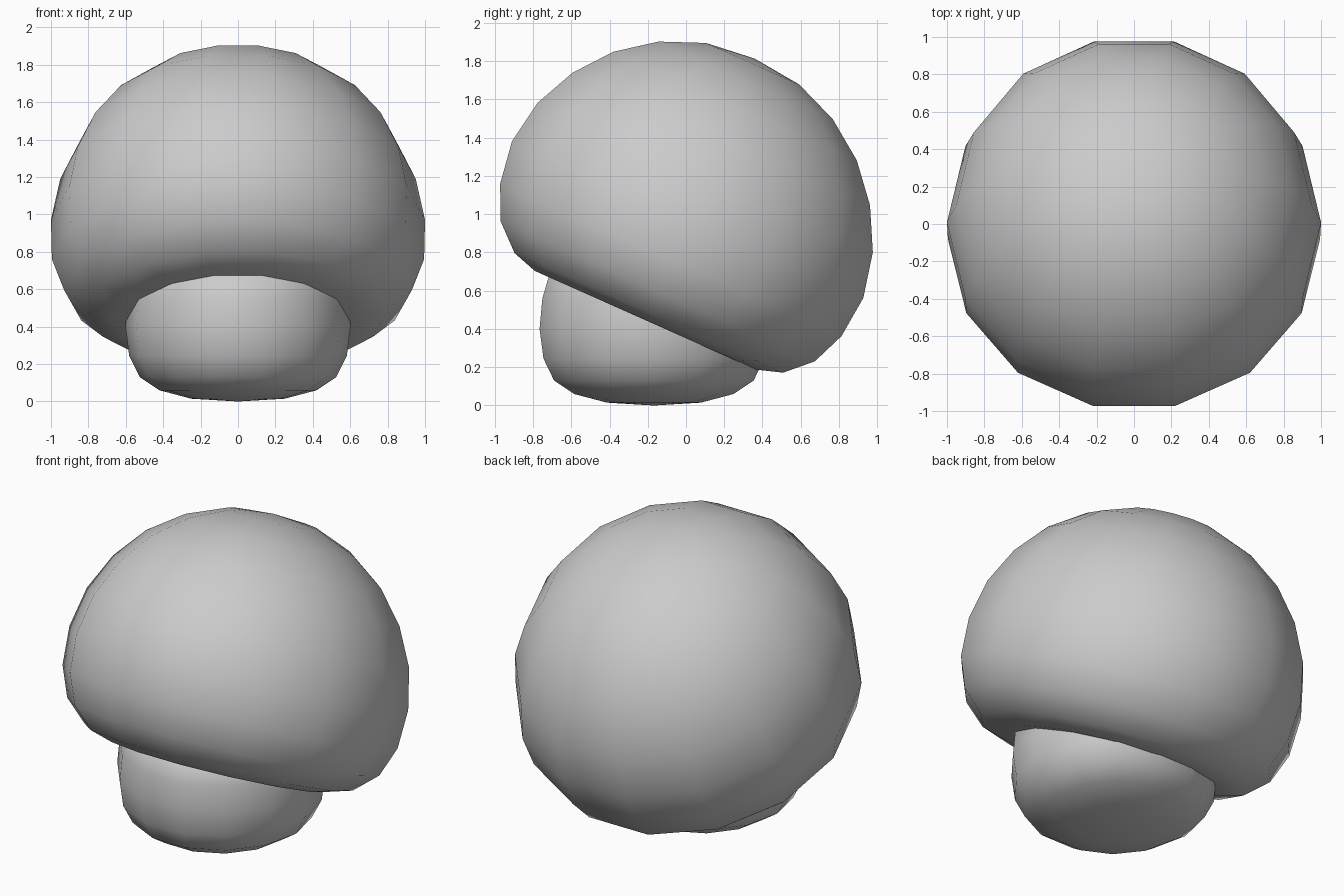
import bpy
import bmesh
from math import sin, cos, pi, radians
from mathutils import Matrix

SIDES = 14

cube = bpy.data.objects.get("Cube")
if cube:
    bpy.data.objects.remove(cube, do_unlink=True)

grey = bpy.data.materials.new("plain grey")
grey.use_nodes = True
colour = (0.6, 0.6, 0.6, 1)
grey.diffuse_color = colour
grey.node_tree.nodes["Principled BSDF"].inputs["Base Color"].default_value = colour


def lathe(name, profile, matrix):
    """Join oval rings of (x radius, y radius, height); zero radius is a pole."""
    bm = bmesh.new()
    rings = []
    for rx, ry, h in profile:
        if rx == 0:
            rings.append([bm.verts.new((0, 0, h))] * SIDES)
        else:
            rings.append([bm.verts.new((rx * cos(2 * pi * i / SIDES),
                                        ry * sin(2 * pi * i / SIDES), h))
                          for i in range(SIDES)])
    for low, high in zip(rings, rings[1:]):
        for i in range(SIDES):
            j = (i + 1) % SIDES
            corners = [low[i], low[j], high[j], high[i]]
            bm.faces.new(list(dict.fromkeys(corners)))
    bm.transform(matrix)
    bmesh.ops.recalc_face_normals(bm, faces=bm.faces)
    mesh = bpy.data.meshes.new(name)
    bm.to_mesh(mesh)
    bm.free()
    mesh.materials.append(grey)
    mesh.shade_smooth()
    obj = bpy.data.objects.new(name, mesh)
    bpy.context.collection.objects.link(obj)
    return obj


# Large rounded cap, tipped back so its front rim is lifted
cap_profile = [(0, 0, 0.33), (0.5, 0.5, 0.318), (0.66, 0.648, 0.312),
               (0.8, 0.784, 0.353), (0.93, 0.917, 0.471),
               (0.995, 0.997, 0.644), (1, 1.026, 0.866), (0.95, 0.979, 1.098),
               (0.845, 0.869, 1.31), (0.693, 0.711, 1.492),
               (0.495, 0.509, 1.633), (0.265, 0.272, 1.725), (0, 0, 1.753)]
cap_matrix = (Matrix.Translation((0, -0.334, 0.149))
              @ Matrix.Diagonal((1, 1, 1.034, 1))
              @ Matrix.Rotation(radians(-23.3), 4, 'X'))
lathe("mushroom_cap", cap_profile, cap_matrix)

# Short bulbous stem, its top hidden inside the cap
stem_profile = [(0, 0, 0), (0.25, 0.252, 0.015), (0.42, 0.427, 0.06),
                (0.525, 0.535, 0.13), (0.582, 0.592, 0.245),
                (0.602, 0.613, 0.4), (0.588, 0.598, 0.56),
                (0.54, 0.55, 0.72), (0, 0, 0.8)]
lathe("mushroom_stem", stem_profile, Matrix.Translation((0, -0.168, 0)))
